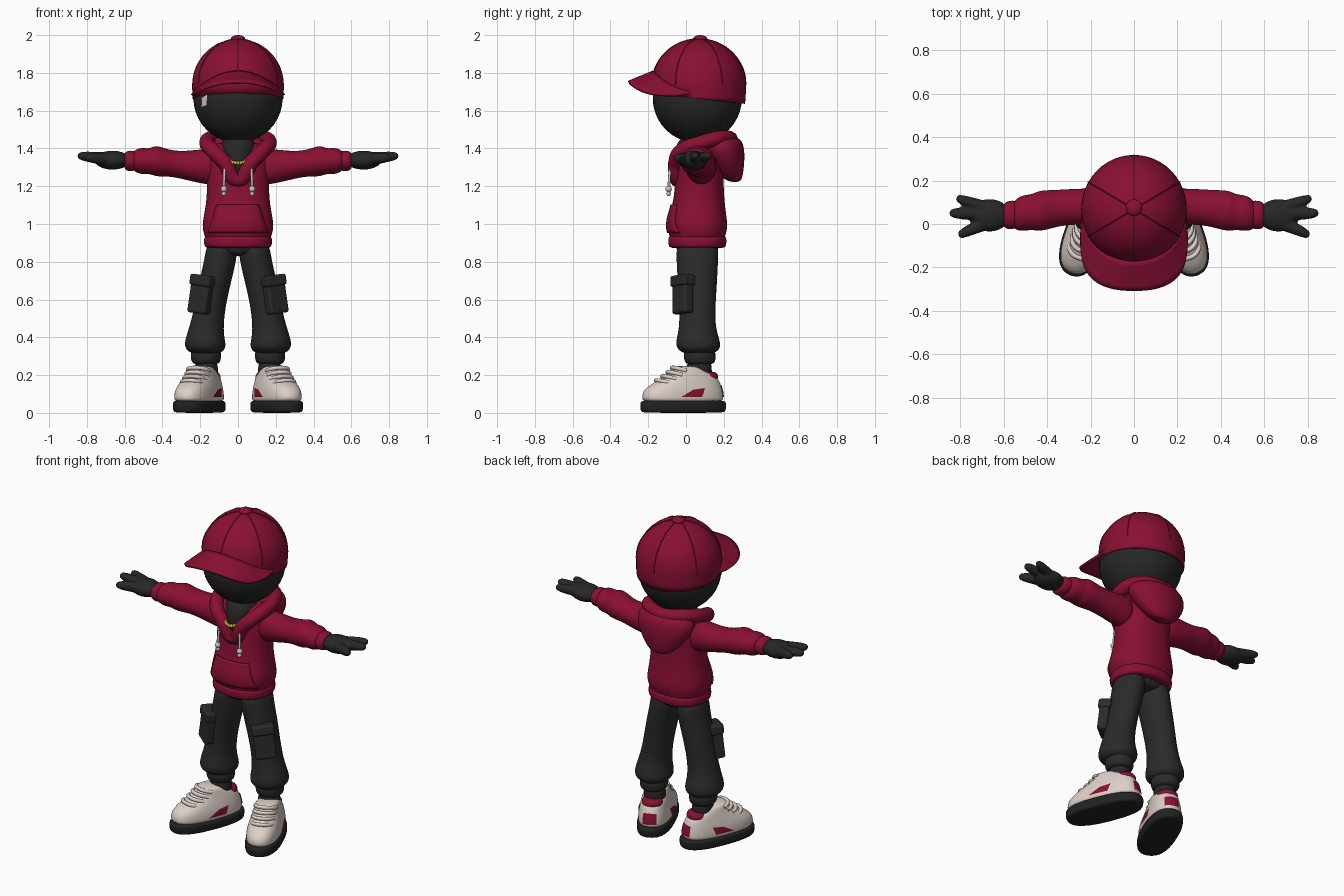
import bpy, bmesh
from math import sin, cos, pi, radians, copysign
from mathutils import Matrix, Vector

default_cube = bpy.data.objects.get("Cube")
if default_cube:
    bpy.data.objects.remove(default_cube, do_unlink=True)


def material(name, r, g, b):
    m = bpy.data.materials.new(name)
    m.use_nodes = True
    m.diffuse_color = (r, g, b, 1)
    m.node_tree.nodes["Principled BSDF"].inputs["Base Color"].default_value = (r, g, b, 1)
    return m


RED = material("crimson cloth", 0.25, 0.005, 0.032)
SKIN = material("black skin", 0.02, 0.02, 0.02)
PANTS = material("charcoal cloth", 0.023, 0.023, 0.024)
SOLE = material("black rubber", 0.016, 0.016, 0.016)
WHITE = material("off white leather", 0.72, 0.63, 0.58)
GOLD = material("gold", 0.65, 0.48, 0.03)
GREY = material("pale grey cord", 0.6, 0.58, 0.55)


def finish(ob, mat, mirror=False):
    bpy.context.scene.collection.objects.link(ob)
    ob.data.materials.append(mat)
    if mirror:
        ob.modifiers.new("Mirror", "MIRROR").use_mirror_merge = False
    return ob


def make(name, bm, mat, mirror=False, sub=0, matrix=None):
    if matrix:
        bm.transform(matrix)
    bmesh.ops.recalc_face_normals(bm, faces=bm.faces)
    for f in bm.faces:
        f.smooth = True
    mesh = bpy.data.meshes.new(name)
    bm.to_mesh(mesh)
    bm.free()
    ob = bpy.data.objects.new(name, mesh)
    if sub:
        ob.modifiers.new("Subdivision", "SUBSURF").levels = sub
        ob.modifiers[0].render_levels = sub
    return finish(ob, mat, mirror)


def add_loft(bm, rings, axis="z", power=2, n=20):
    """Skin rings of (x, y, z, radius a, radius b) stacked along an axis."""
    loops = []
    for x, y, z, a, b in rings:
        loop = []
        for i in range(n):
            t = 2 * pi * i / n
            c, s = (copysign(abs(v) ** (2 / power), v) for v in (cos(t), sin(t)))
            co = (x + a * c, y + b * s, z) if axis == "z" else (x, y + a * c, z + b * s)
            loop.append(bm.verts.new(co))
        loops.append(loop)
    for lo, hi in zip(loops, loops[1:]):
        for i in range(n):
            j = (i + 1) % n
            bm.faces.new((lo[i], lo[j], hi[j], hi[i]))
    bm.faces.new(loops[0])
    bm.faces.new(loops[-1])


def loft(name, rings, mat, axis="z", power=2, mirror=False, matrix=None):
    bm = bmesh.new()
    add_loft(bm, rings, axis, power)
    return make(name, bm, mat, mirror, 2, matrix)


def ball(bm, center, radii, detail=20):
    m = Matrix.Translation(center) @ Matrix.Diagonal((*radii, 1))
    bmesh.ops.create_uvsphere(bm, u_segments=detail * 2, v_segments=detail, radius=1, matrix=m)


def cord(name, paths, radius, mat, cyclic=False, mirror=False, matrix=None):
    cu = bpy.data.curves.new(name, "CURVE")
    cu.dimensions = "3D"
    cu.bevel_depth, cu.bevel_resolution = radius, 4
    cu.use_fill_caps = True
    for pts in paths:
        sp = cu.splines.new("BEZIER")
        sp.bezier_points.add(len(pts) - 1)
        sp.use_cyclic_u = cyclic
        for bp, co in zip(sp.bezier_points, pts):
            bp.co = matrix @ Vector(co) if matrix else co
            bp.handle_left_type = bp.handle_right_type = "AUTO"
    return finish(bpy.data.objects.new(name, cu), mat, mirror)


def decal(name, target, quads, mat, offset, project=False, mirror=False, matrix=None):
    """Thin plate wrapped onto a target surface."""
    bm = bmesh.new()
    for q in quads:
        bm.faces.new([bm.verts.new(p) for p in q])
    bmesh.ops.subdivide_edges(bm, edges=bm.edges[:], cuts=9, use_grid_fill=True)
    ob = make(name, bm, mat, matrix=matrix)
    sw = ob.modifiers.new("Wrap", "SHRINKWRAP")
    sw.target, sw.offset, sw.wrap_mode = target, offset, "ABOVE_SURFACE"
    if project:
        sw.wrap_method = "PROJECT"
        sw.use_project_y = True
    if mirror:
        ob.modifiers.new("Mirror", "MIRROR")
    return ob


# Head with a pale mark beside the right eye
bm = bmesh.new()
ball(bm, (0, 0.06, 1.666), (0.236,) * 3)
head = make("head", bm, SKIN)
marks = [[(-0.07, 1.735), (-0.16, 1.735), (-0.165, 1.69), (-0.11, 1.69)],
         [(-0.16, 1.685), (-0.19, 1.665), (-0.19, 1.62), (-0.165, 1.63)]]
decal("face_mark", head, [[(x, -0.25, z) for x, z in q] for q in marks], WHITE, 0.004, True)

# Cap: trimmed dome, arched brim, panel seams and button
CAP = Vector((0, 0.068, 1.735))
bm = bmesh.new()
ball(bm, (0, 0, 0), (0.243, 0.25, 0.245), 24)
for v in bm.verts:
    if v.co.z < 0:
        v.co.z *= 2
bmesh.ops.translate(bm, verts=bm.verts, vec=CAP)
bmesh.ops.bisect_plane(bm, geom=bm.verts[:] + bm.edges[:] + bm.faces[:], plane_co=(0, 0.06, 1.665),
                       plane_no=(0, 0.115, 1), clear_inner=True)
dome = make("cap_dome", bm, RED)
dome.modifiers.new("Thickness", "SOLIDIFY").thickness = 0.008

bm = bmesh.new()
cols, rows, grid = 32, 6, []
for i in range(cols + 1):
    t = radians(-88 + 176 * i / cols)
    s, c = sin(t), cos(t)
    inner = Vector((0.232 * s, CAP.y - 0.24 * c, 1.805 - 0.11 * s * s))
    outer = Vector((copysign(0.243 * abs(s) ** 0.8, s), -0.305 * c ** 0.5, 1.75 - 0.07 * s * s))
    grid.append([bm.verts.new(inner.lerp(outer, j / rows)) for j in range(rows + 1)])
for a, b in zip(grid, grid[1:]):
    for j in range(rows):
        bm.faces.new((a[j], a[j + 1], b[j + 1], b[j]))
brim = make("cap_brim", bm, RED)
brim.modifiers.new("Thickness", "SOLIDIFY").thickness = 0.016
brim.modifiers[0].offset = 0

seams = []
for k in range(3):
    a = pi / 2 + k * pi / 3
    seams.append([CAP + Vector((0.243 * cos(a) * sin(t), 0.25 * sin(a) * sin(t), 0.245 * cos(t)))
                  for t in [pi / 2 * (i / 6 - 1) for i in range(13)]])
cord("cap_seams", seams, 0.003, RED)
bm = bmesh.new()
ball(bm, (0, 0.075, 1.98), (0.038, 0.038, 0.02), 12)
make("cap_button", bm, RED)

# Neck and undershirt
loft("neck", [(0, 0.03, 1.24, 0.03, 0.08), (0, 0.03, 1.31, 0.07, 0.1),
              (0, 0.04, 1.40, 0.1, 0.1), (0, 0.05, 1.47, 0.08, 0.08)], SKIN)

# Hoodie body, waistband and hood
torso = loft("hoodie_body", [
    (0, 0.06, 0.90, 0.165, 0.14), (0, 0.06, 0.94, 0.18, 0.15), (0, 0.06, 0.98, 0.192, 0.162),
    (0, 0.06, 1.03, 0.186, 0.158), (0, 0.068, 1.11, 0.17, 0.138), (0, 0.07, 1.20, 0.165, 0.13),
    (0, 0.075, 1.30, 0.17, 0.128), (0, 0.08, 1.38, 0.175, 0.115), (0, 0.08, 1.44, 0.12, 0.08)],
    RED, power=2.3)
loft("hoodie_waistband", [(0, 0.06, 0.87, 0.165, 0.14), (0, 0.06, 0.88, 0.182, 0.155),
                          (0, 0.06, 0.93, 0.184, 0.158), (0, 0.06, 0.945, 0.165, 0.14)],
     RED, power=2.3)
loft("hood_pouch", [(0, 0.26, 1.22, 0.05, 0.03), (0, 0.235, 1.26, 0.11, 0.068),
                    (0, 0.21, 1.34, 0.17, 0.102), (0, 0.19, 1.41, 0.195, 0.12),
                    (0, 0.185, 1.47, 0.155, 0.10)], RED)
half = [(0.07, -0.055, 1.325), (0.135, -0.02, 1.39), (0.165, 0.08, 1.43), (0.13, 0.18, 1.455)]
rim = [(0, -0.045, 1.235)] + half + [(0, 0.235, 1.45)] + [(-x, y, z) for x, y, z in half[::-1]]
cord("hood_rim", [rim], 0.04, RED, cyclic=True)

# Front pouch pocket
pouch = [(-0.11, 1.10), (0.11, 1.10), (0.155, 0.955), (-0.155, 0.955)]
plate = decal("front_pocket", torso, [[(x, -0.3, z) for x, z in pouch]], RED, 0.004, True)
plate.modifiers.new("Thickness", "SOLIDIFY").thickness = 0.009
plate.modifiers["Thickness"].offset = 0

# Sleeves and cuffs
loft("sleeves", [
    (0.10, 0.08, 1.30, 0.08, 0.10), (0.19, 0.08, 1.305, 0.085, 0.093), (0.28, 0.08, 1.31, 0.083, 0.076),
    (0.35, 0.073, 1.32, 0.085, 0.07), (0.40, 0.065, 1.328, 0.092, 0.078), (0.44, 0.06, 1.335, 0.094, 0.083),
    (0.47, 0.055, 1.332, 0.082, 0.066), (0.51, 0.05, 1.334, 0.084, 0.072), (0.54, 0.045, 1.334, 0.075, 0.062),
    (0.56, 0.04, 1.334, 0.055, 0.045)], RED, "x", mirror=True)
loft("sleeve_cuffs", [(0.535, 0.045, 1.334, 0.05, 0.04), (0.545, 0.043, 1.334, 0.068, 0.055),
                      (0.59, 0.04, 1.334, 0.066, 0.056), (0.605, 0.04, 1.334, 0.045, 0.035)],
     RED, "x", mirror=True)

# Hands: palm and fingers fused into one skin
bm = bmesh.new()
ball(bm, (0.665, 0.04, 1.338), (0.095, 0.075, 0.05))
for tip_x, tip_y, tip_z, r in ((0.82, 0.115, 1.36, 0.025), (0.85, 0.05, 1.36, 0.026),
                               (0.81, -0.045, 1.35, 0.026)):
    root = Vector((0.65, 0.3 * tip_y + 0.03, 1.343))
    tip = Vector((tip_x - 0.012, tip_y, tip_z))
    add_loft(bm, [(*root.lerp(tip, k), r * w, r * w) for k, w in
                  ((0, 1.3), (0.45, 1.2), (0.8, 1.05), (0.95, 0.85), (1.02, 0.5))], "x")
    ball(bm, tip - Vector((0.008, 0, 0)), (r * 0.8,) * 3, 8)
hands = make("hands", bm, SKIN)
fuse = hands.modifiers.new("Fuse", "REMESH")
fuse.mode, fuse.voxel_size, fuse.use_smooth_shade = "VOXEL", 0.007, True
hands.modifiers.new("Soften", "SMOOTH").iterations = 4
hands.modifiers.new("Mirror", "MIRROR")

# Trousers
loft("trouser_hips", [(0, 0.06, 0.83, 0.10, 0.09), (0, 0.06, 0.86, 0.16, 0.115),
                      (0, 0.06, 0.93, 0.165, 0.12)], PANTS)
loft("trouser_legs", [
    (0.085, 0.06, 0.91, 0.083, 0.115), (0.09, 0.06, 0.82, 0.086, 0.112), (0.12, 0.06, 0.70, 0.086, 0.106),
    (0.145, 0.06, 0.58, 0.083, 0.098), (0.163, 0.06, 0.48, 0.088, 0.095), (0.174, 0.062, 0.41, 0.1, 0.108),
    (0.174, 0.065, 0.355, 0.114, 0.124), (0.172, 0.068, 0.325, 0.095, 0.1),
    (0.17, 0.07, 0.31, 0.06, 0.065)], PANTS, mirror=True)
loft("trouser_cuffs", [(0.17, 0.072, 0.345, 0.06, 0.06), (0.17, 0.072, 0.33, 0.083, 0.088),
                       (0.17, 0.074, 0.27, 0.081, 0.085), (0.17, 0.074, 0.255, 0.06, 0.065)],
     PANTS, mirror=True)
loft("ankles", [(0.17, 0.07, 0.29, 0.06, 0.065), (0.165, 0.07, 0.22, 0.062, 0.068),
                (0.165, 0.07, 0.14, 0.062, 0.07)], SKIN, mirror=True)

# Cargo pockets with flaps, turned to the front outside of each thigh
turn = Matrix.Translation((0.195, -0.018, 0.63)) @ Matrix.Rotation(radians(-8), 4, "Y") \
    @ Matrix.Rotation(radians(37), 4, "Z")
for name, z, size in (("cargo_pockets", -0.01, (0.12, 0.06, 0.19)),
                      ("cargo_flaps", 0.07, (0.132, 0.078, 0.06))):
    bm = bmesh.new()
    bmesh.ops.create_cube(bm, size=1, matrix=Matrix.Translation((0, 0, z)) @ Matrix.Diagonal((*size, 1)))
    box = make(name, bm, PANTS, matrix=turn)
    bev = box.modifiers.new("Bevel", "BEVEL")
    bev.width, bev.segments, bev.harden_normals = 0.014, 3, True
    box.modifiers.new("Mirror", "MIRROR")

# Shoes, toes turned outward
TOE_OUT = Matrix.Translation((0.205, -0.015, 0)) @ Matrix.Rotation(radians(22), 4, "Z")
foot = {"mirror": True, "matrix": TOE_OUT}
loft("shoe_soles", [(0, 0, 0, 0.09, 0.225), (0, 0, 0.006, 0.104, 0.24), (0, 0, 0.055, 0.106, 0.243),
                    (0, 0, 0.07, 0.096, 0.232)], SOLE, power=2.5, **foot)
upper = loft("shoe_uppers", [
    (0, 0, 0.05, 0.095, 0.225), (0, -0.003, 0.08, 0.099, 0.23), (0, -0.002, 0.125, 0.095, 0.222),
    (0, 0.025, 0.165, 0.084, 0.18), (0, 0.045, 0.195, 0.076, 0.142), (0, 0.03, 0.225, 0.068, 0.095),
    (0, 0.01, 0.25, 0.058, 0.06)], WHITE, power=2.5, **foot)
panel = [(-0.05, 0.085), (0.07, 0.085), (0.09, 0.135), (0.02, 0.125)]
decal("shoe_side_panels", upper, [[(s * 0.11, y, z) for y, z in panel] for s in (1, -1)],
      RED, 0.004, **foot)
decal("shoe_heel_panels", upper, [[(-0.055, 0.235, 0.085), (0.055, 0.235, 0.085),
                                   (0.045, 0.215, 0.15), (-0.045, 0.215, 0.15)]], RED, 0.004, **foot)
loft("shoe_heel_tabs", [(0, 0.13, 0.16, 0.055, 0.05), (0, 0.135, 0.185, 0.065, 0.062),
                        (0, 0.135, 0.21, 0.06, 0.058), (0, 0.13, 0.22, 0.04, 0.04)], RED, **foot)
rows = [(-0.145, 0.168), (-0.11, 0.19), (-0.08, 0.212), (-0.055, 0.235)]
cord("shoe_laces", [[(-0.062, y + 0.05, z - 0.012), (-0.04, y + 0.01, z), (0, y - 0.004, z + 0.004),
                     (0.04, y + 0.01, z), (0.062, y + 0.05, z - 0.012)] for y, z in rows],
     0.011, WHITE, **foot)

# Drawstrings with knotted ends
cord("drawstrings", [[(0.068, -0.08, 1.325), (0.073, -0.088, 1.25), (0.075, -0.092, 1.155)]],
     0.007, GREY, mirror=True)
bm = bmesh.new()
for z, r in ((1.185, 0.017), (1.16, 0.012)):
    ball(bm, (0.075, -0.092, z), (r,) * 3, 8)
make("drawstring_knots", bm, GREY, mirror=True)

# Beaded neck chain
bm = bmesh.new()
for i in range(36):
    t = 2 * pi * i / 36
    ball(bm, (0.078 * sin(t), 0.03 - 0.115 * cos(t), 1.385 - 0.062 * cos(t)), (0.011,) * 3, 5)
make("neck_chain", bm, GOLD)
